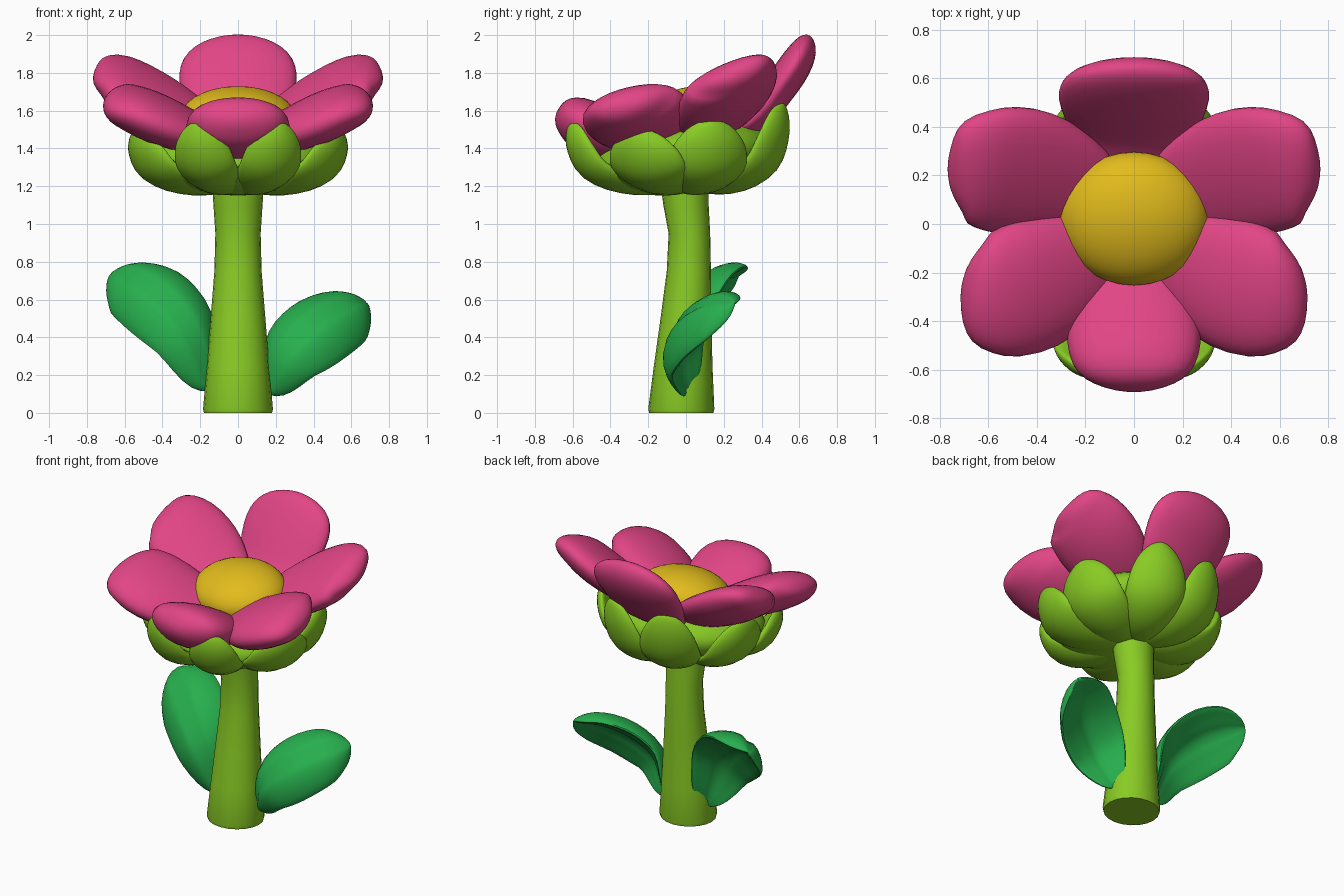
import bpy, bmesh, math
from mathutils import Vector, Matrix

if "Cube" in bpy.data.objects:
    bpy.data.objects.remove(bpy.data.objects["Cube"])


def material(name, rgb):
    m = bpy.data.materials.new(name)
    m.diffuse_color = (*rgb, 1)
    m.use_nodes = True
    m.node_tree.nodes["Principled BSDF"].inputs["Base Color"].default_value = m.diffuse_color
    return m


PINK = material("petal pink", (0.76, 0.06, 0.24))
GREEN = material("stem green", (0.25, 0.6, 0.018))
LEAF = material("leaf green", (0.02, 0.43, 0.075))
YELLOW = material("centre yellow", (0.76, 0.5, 0.012))


def finish(name, bm, mat):
    bmesh.ops.recalc_face_normals(bm, faces=bm.faces[:])
    me = bpy.data.meshes.new(name)
    bm.to_mesh(me)
    bm.free()
    for p in me.polygons:
        p.use_smooth = True
    me.materials.append(mat)
    ob = bpy.data.objects.new(name, me)
    bpy.context.collection.objects.link(ob)
    bpy.context.view_layer.objects.active = ob
    ob.select_set(True)
    bpy.ops.object.shade_smooth_by_angle(angle=math.radians(50))
    ob.select_set(False)
    return ob


def spline(pts, t):
    # Catmull-Rom point along the path
    p = [Vector(q) for q in pts]
    p = [2 * p[0] - p[1]] + p + [2 * p[-1] - p[-2]]
    n = len(pts) - 1
    i = min(int(t * n), n - 1)
    u = t * n - i
    a, b, c, d = p[i:i + 4]
    return 0.5 * (2 * b + (c - a) * u + (2 * a - 5 * b + 4 * c - d) * u * u
                  + (3 * b - a - 3 * c + d) * u ** 3)


def blade(name, path, side, width, thick, mat, peak=1.0, curl=0.0,
          up=(0, 0, 1), groove=0.0, full=0.5, rings=20, segs=28):
    """Puffy leaf shape swept along a path; half width and half thickness."""
    bm = bmesh.new()
    loops = []
    for k in range(rings + 1):
        t = (1 - math.cos(math.pi * (0.02 + 0.98 * k / rings))) / 2
        t = min(t, 0.9985)
        c = spline(path, t)
        tan = (spline(path, min(t + 0.02, 1)) - spline(path, max(t - 0.02, 0))).normalized()
        s = Vector(side)
        s = (s - tan * s.dot(tan)).normalized()
        n = s.cross(tan)
        if n.dot(Vector(up)) < 0:
            n = -n
        q = t ** peak
        f = (4 * q * (1 - q)) ** full
        loop = []
        for j in range(segs):
            a = 2 * math.pi * j / segs
            x, y = math.cos(a), math.sin(a)
            y *= 1 - groove * math.exp(-(x / 0.16) ** 2)
            off = n * (thick * f * y + curl * width * f * x * x)
            loop.append(bm.verts.new(c + s * (width * f * x) + off))
        loops.append(loop)
    for A, B in zip(loops, loops[1:]):
        for j in range(segs):
            bm.faces.new((A[j], A[(j + 1) % segs], B[(j + 1) % segs], B[j]))
    bm.faces.new(loops[0])
    bm.faces.new(loops[-1])
    return finish(name, bm, mat)


def ellipsoid(name, centre, radii, tilt, mat):
    bm = bmesh.new()
    m = (Matrix.Translation(centre) @ Matrix.Rotation(tilt, 4, 'X')
         @ Matrix.Diagonal((*radii, 1)))
    bmesh.ops.create_uvsphere(bm, u_segments=32, v_segments=18, radius=1, matrix=m)
    return finish(name, bm, mat)


def flip(v, sx):
    return (v[0] * sx, v[1], v[2])


# Stem: flared tube with a slight bend (z, centre y, x radius, y radius)
bm = bmesh.new()
prev = None
stem = [(0, -0.025, .18, .17), (.02, -0.025, .185, .175), (.25, -.015, .165, .155),
        (.5, .0, .145, .135), (.75, .015, .125, .117), (.95, .018, .12, .11),
        (1.1, .0, .13, .12), (1.25, -.01, .14, .13)]
for z, cy, rx, ry in stem:
    ring = [bm.verts.new((rx * math.cos(j * math.pi / 10), cy + ry * math.sin(j * math.pi / 10), z))
            for j in range(20)]
    if prev:
        for j in range(20):
            bm.faces.new((prev[j], prev[(j + 1) % 20], ring[(j + 1) % 20], ring[j]))
    else:
        bm.faces.new(ring)
    prev = ring
bm.faces.new(prev)
finish("stem", bm, GREEN)

# Flower centre and the cup beneath it
ellipsoid("flower_centre", (0, 0.022, 1.56), (.308, .278, .165), math.radians(10), YELLOW)
ellipsoid("cup", (0, -0.02, 1.36), (.5, .47, .2), math.radians(8), GREEN)

# Petals on the centre line
blade("back_petal", [(0, .12, 1.42), (0, .36, 1.55), (0, .51, 1.74), (0, .6, 1.88), (0, .65, 2.0)],
      (1, 0, 0), .31, .09, PINK, 1.2, .02)
blade("front_petal", [(0, -.1, 1.42), (0, -.28, 1.43), (0, -.44, 1.48), (0, -.59, 1.55), (0, -.69, 1.575)],
      (1, 0, 0), .275, .14, PINK, 1.15, .06)

# Mirrored petals and sepals
for sx, tag in ((1, "right"), (-1, "left")):
    path = [(.06, .08, 1.44), (.3, .17, 1.56), (.49, .225, 1.67), (.65, .24, 1.76), (.765, .235, 1.79)]
    blade(f"back_petal_{tag}", [flip(p, sx) for p in path],
          flip((-.2, .93, .36), sx), .28, .11, PINK, 1.05, .07, full=.46)
    path = [(.05, -.06, 1.44), (.27, -.18, 1.5), (.44, -.255, 1.56), (.59, -.28, 1.62), (.71, -.275, 1.65)]
    blade(f"front_petal_{tag}", [flip(p, sx) for p in path],
          flip((.27, .9, .3), sx), .285, .125, PINK, 1.05, .05, full=.46)
    sepals = [("front", .21, -.605, 1.54, .168), ("side_front", .535, -.25, 1.5, .22),
              ("side_back", .535, .14, 1.55, .22), ("back", .2, .51, 1.64, .195)]
    for name, x, y, z, w in sepals:
        h = z - 1.18
        path = [(x * r * sx, y * r, 1.18 + h * k) for r, k in
                ((0, .02), (.48, .06), (.81, .27), (.95, .62), (1, 1))]
        blade(f"{name}_sepal_{tag}", path, (-y, x * sx, 0), w, .055, GREEN, 1.05, .2)

# Leaves: cupped, hollow side to the back, with a midrib groove
blade("right_leaf", [(.155, .0, .1), (.26, -.06, .32), (.42, .0, .47), (.58, .13, .56), (.68, .26, .58)],
      (-.68, .5, .74), .215, .055, LEAF, 1.0, -.4, (0, -1, .3), .4)
blade("left_leaf", [(-.15, .0, .12), (-.26, -.03, .43), (-.42, .05, .62), (-.57, .17, .71), (-.675, .28, .73)],
      (.7, .5, .72), .225, .055, LEAF, 1.0, -.4, (0, -1, .3), .4)
